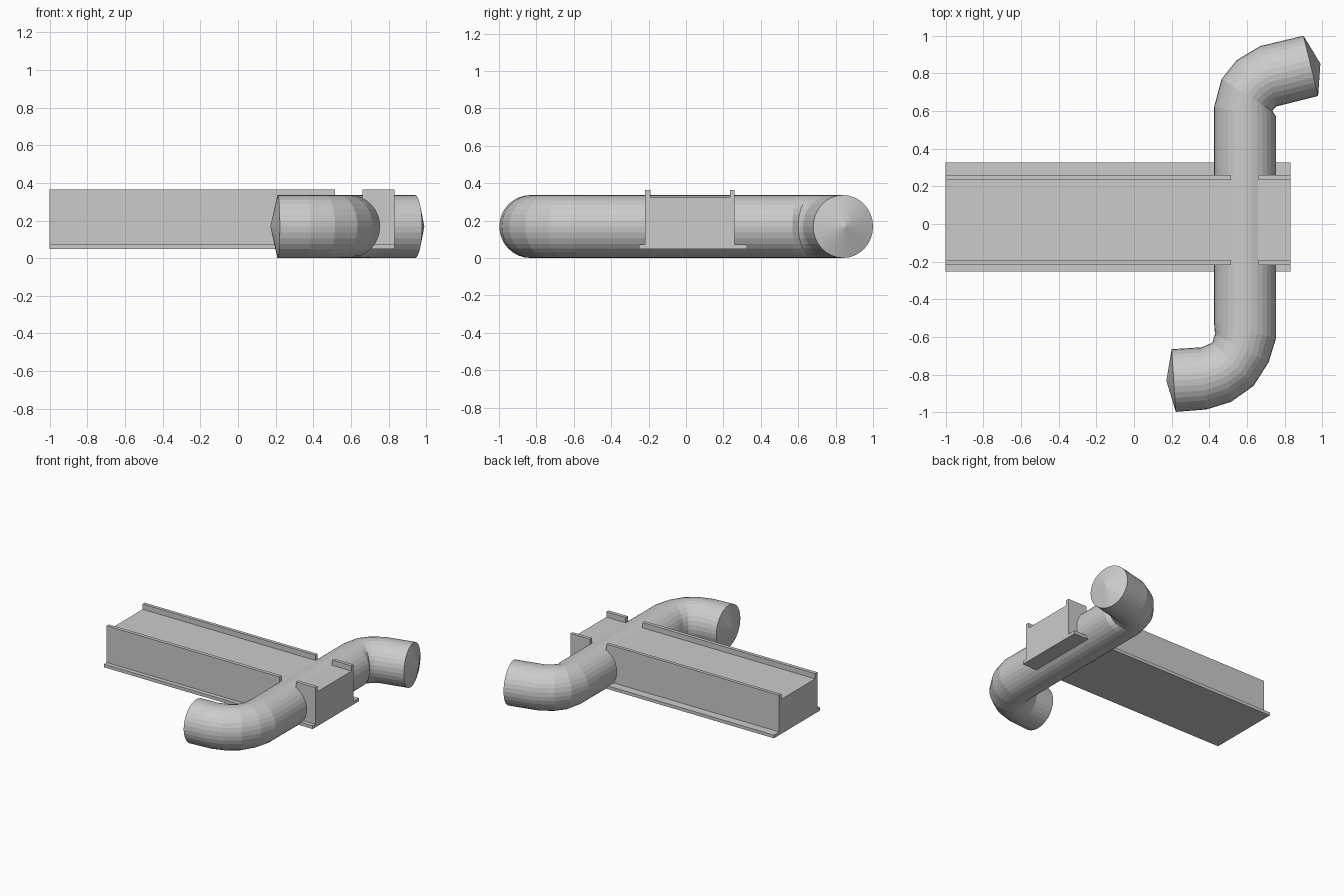
import bpy, bmesh, math
from mathutils import Vector

if "Cube" in bpy.data.objects:
    bpy.data.objects.remove(bpy.data.objects["Cube"])


def finish(bm, name):
    bmesh.ops.recalc_face_normals(bm, faces=bm.faces)
    me = bpy.data.meshes.new(name)
    bm.to_mesh(me)
    bm.free()
    ob = bpy.data.objects.new(name, me)
    bpy.context.collection.objects.link(ob)
    return ob


def box(name, x, y, z):
    bm = bmesh.new()
    bmesh.ops.create_cube(bm, size=1)
    for v in bm.verts:
        v.co = [a + (b - a) * (c + 0.5) for (a, b), c in zip((x, y, z), v.co)]
    return finish(bm, name)


# Rectangular beam with a wider base plate
box("base_plate", (-1, 0.832), (-0.252, 0.326), (0.048, 0.073))
box("beam_body", (-1, 0.832), (-0.218, 0.26), (0.073, 0.322))

# Raised lips along both top edges, interrupted where the pipe crosses
for side, y in (("front", (-0.218, -0.19)), ("back", (0.234, 0.26))):
    box(side + "_long_lip", (-1, 0.515), y, (0.322, 0.364))
    box(side + "_short_lip", (0.662, 0.832), y, (0.322, 0.364))

# S-shaped pipe: each ring is given by its left and right edge in plan
RINGS = [
    ((0.20, -0.665), (0.222, -0.998)),
    ((0.36, -0.655), (0.385, -0.985)),
    ((0.412, -0.632), (0.515, -0.945)),
    ((0.418, -0.625), (0.635, -0.86)),
    ((0.43, -0.585), (0.715, -0.735)),
    ((0.425, -0.525), (0.755, -0.605)),
    ((0.425, 0.62), (0.755, 0.57)),
    ((0.465, 0.77), (0.735, 0.60)),
    ((0.545, 0.87), (0.742, 0.61)),
    ((0.67, 0.945), (0.757, 0.625)),
    ((0.90, 1.0), (0.978, 0.68)),
]
SIDES, R = 32, 0.168
bm = bmesh.new()
loops = []
for a, b in RINGS:
    a, b = Vector((*a, R)), Vector((*b, R))
    mid, half = (a + b) / 2, (b - a) / 2
    loops.append([bm.verts.new(mid + half * math.cos(t) + Vector((0, 0, R * math.sin(t))))
                  for t in (2 * math.pi * i / SIDES for i in range(SIDES))])
for p, q in zip(loops, loops[1:]):
    for i in range(SIDES):
        j = (i + 1) % SIDES
        bm.faces.new((p[i], p[j], q[j], q[i]))

# Shallow cone caps on both pipe ends
for loop, tip in ((loops[0], (0.172, -0.833, R)), (loops[-1], (0.99, 0.852, R))):
    t = bm.verts.new(tip)
    for i in range(SIDES):
        bm.faces.new((loop[i], loop[(i + 1) % SIDES], t))
finish(bm, "bent_pipe")
